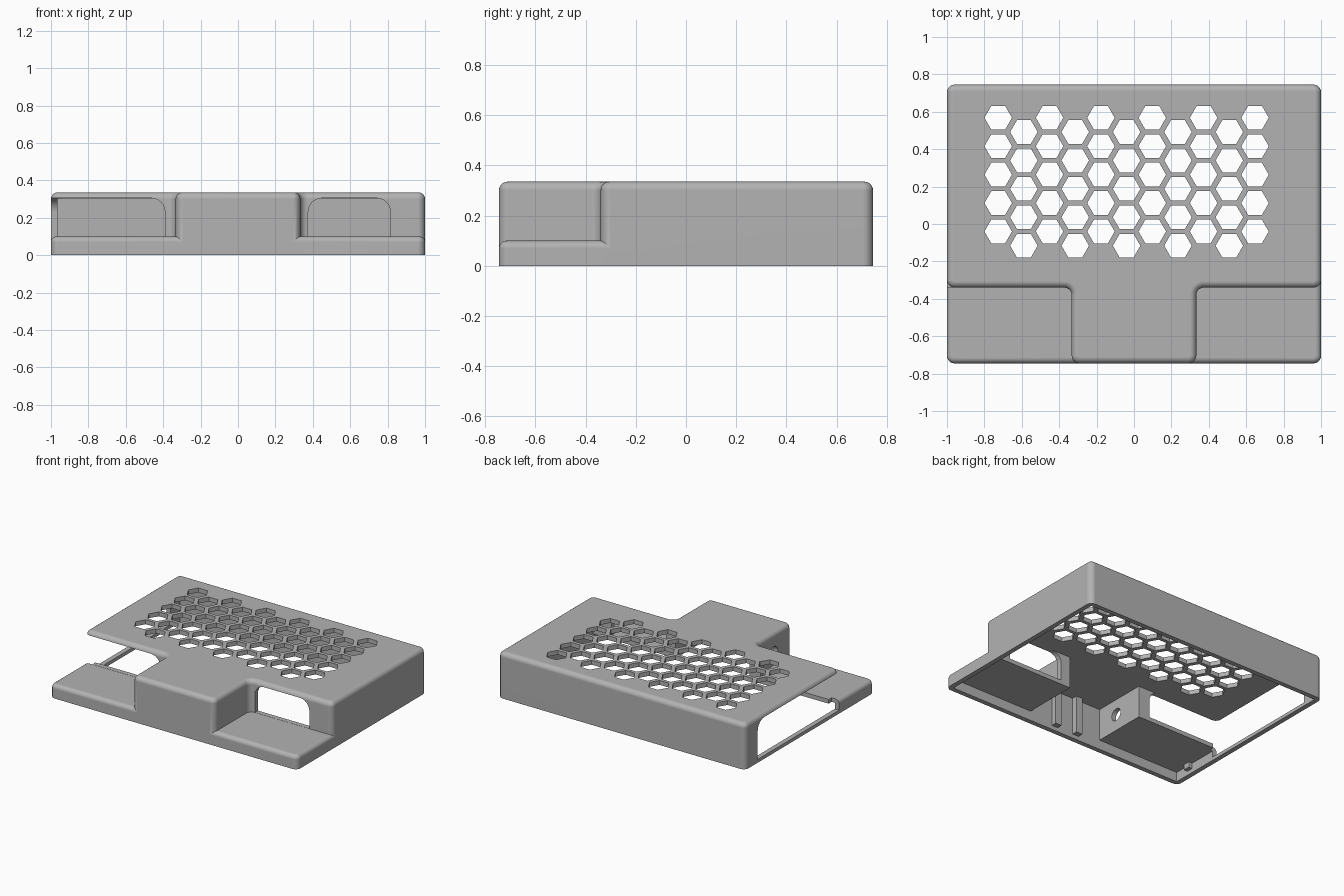
import bpy, bmesh, math
from mathutils import Vector

if "Cube" in bpy.data.objects:
    bpy.data.objects.remove(bpy.data.objects["Cube"], do_unlink=True)

# Overall sizes
W, D, H = 1.0, 0.745, 0.335      # half width, half depth, height
STEP_Y, STEP_Z = -0.34, 0.10     # back and top of the lowered front corners
NECK = 0.333                     # half width of the raised front block
T = 0.035                        # wall thickness
CEIL = 0.303                     # underside of the lid

grey = bpy.data.materials.new("plain grey")
grey.use_nodes = True
grey.diffuse_color = (0.45, 0.45, 0.45, 1)
bsdf = next(n for n in grey.node_tree.nodes if n.type == 'BSDF_PRINCIPLED')
bsdf.inputs["Base Color"].default_value = grey.diffuse_color


def outline(corners, steps=6):
    """Polygon from (a, b, radius) corners, rounding those with a radius."""
    pts = []
    for i, (a, b, r) in enumerate(corners):
        p = Vector((a, b))
        if r == 0:
            pts.append(p)
            continue
        u = (Vector(corners[i - 1][:2]) - p).normalized()
        v = (Vector(corners[(i + 1) % len(corners)][:2]) - p).normalized()
        c = p + r * (u + v)
        for k in range(steps + 1):
            t = math.pi / 2 * k / steps
            pts.append(c - r * (v * math.cos(t) + u * math.sin(t)))
    return pts


def ring(a, b, r, sides):
    return [Vector((a + r * math.cos(2 * math.pi * k / sides),
                    b + r * math.sin(2 * math.pi * k / sides))) for k in range(sides)]


def rect(a0, a1, b0, b1, r=0):
    return [(a0, b0, r), (a1, b0, r), (a1, b1, r), (a0, b1, r)]


def prism(name, shapes, lo, hi, axis='z', bevel=0):
    """Extrude outlines along an axis, with an optional rounded top rim."""
    place = {'x': lambda p, h: (h, p.x, p.y),
             'y': lambda p, h: (p.x, h, p.y),
             'z': lambda p, h: (p.x, p.y, h)}[axis]
    bm = bmesh.new()
    for pts in shapes:
        low = [bm.verts.new(place(p, lo)) for p in pts]
        top = [bm.verts.new(place(p, hi)) for p in pts]
        bm.faces.new(low)
        bm.faces.new(top)
        for i in range(len(pts)):
            j = (i + 1) % len(pts)
            bm.faces.new((low[i], low[j], top[j], top[i]))
    bmesh.ops.recalc_face_normals(bm, faces=bm.faces)
    if bevel:
        rim = [e for e in bm.edges if all(v.co.z > hi - 1e-5 for v in e.verts)]
        bmesh.ops.bevel(bm, geom=rim, offset=bevel, segments=6, profile=0.5,
                        affect='EDGES', clamp_overlap=False)
    mesh = bpy.data.meshes.new(name)
    bm.to_mesh(mesh)
    bm.free()
    mesh.materials.append(grey)
    ob = bpy.data.objects.new(name, mesh)
    bpy.context.collection.objects.link(ob)
    return ob


def combine(target, other, operation):
    """Apply a boolean and discard the helper."""
    mod = target.modifiers.new("cut", 'BOOLEAN')
    mod.operation, mod.solver, mod.object = operation, 'EXACT', other
    bpy.context.view_layer.update()
    graph = bpy.context.evaluated_depsgraph_get()
    mesh = bpy.data.meshes.new_from_object(target.evaluated_get(graph))
    target.modifiers.clear()
    target.data = mesh
    bpy.data.objects.remove(other, do_unlink=True)


def tee(inset, r):
    """T-shaped plan: wide rear with a narrow block reaching the front."""
    w, d, n, s = W - inset, D - inset, NECK - inset, STEP_Y + inset
    return outline([(-n, -d, r), (n, -d, r), (n, s, r), (w, s, r),
                    (w, d, r), (-w, d, r), (-w, s, r), (-n, s, r)])


# Outer shell: tall T body joined to the low full-size base
case = prism("case_shell", [tee(0, 0.04)], 0, H, bevel=0.034)
base = prism("base", [outline(rect(-W, W, -D, D, 0.04))], 0, STEP_Z, bevel=0.03)
combine(case, base, 'UNION')

# Hollow inside, open underneath
combine(case, prism("cavity", [tee(T, 0)], -0.1, CEIL), 'DIFFERENCE')
low_plan = outline(rect(T - W, W - T, T - D, D - T))
combine(case, prism("low_cavity", [low_plan], -0.1, STEP_Z - 0.03), 'DIFFERENCE')

# Openings above the lowered corners: one arched, one wrapping round the side
top, sill, arch = CEIL + 0.002, STEP_Z + 0.001, 0.075
arched = outline([(0.375, sill, 0), (0.815, sill, 0), (0.815, top, arch), (0.375, top, arch)])
corner = outline([(-1.1, sill, 0), (-0.39, sill, 0), (-0.39, top, arch), (-1.1, top, 0)])
combine(case, prism("front_windows", [arched, corner], -0.45, -0.27, 'y'), 'DIFFERENCE')
side = outline([(STEP_Y, 0.025, 0), (0.6, 0.025, 0), (0.6, top, arch), (STEP_Y, top, 0)])
combine(case, prism("side_window", [side], -1.1, -0.94, 'x'), 'DIFFERENCE')

# Cable hole in the side of the raised block
combine(case, prism("cable_hole", [ring(-0.54, 0.19, 0.045, 24)], -0.4, -0.25, 'x'),
        'DIFFERENCE')

# Honeycomb vents: eleven staggered columns of five
vents = [ring(-0.726 + 0.1373 * col, 0.568 - 0.152 * row - 0.076 * (col % 2), 0.0735, 6)
         for col in range(11) for row in range(5)]
combine(case, prism("vents", vents, 0.25, 0.4), 'DIFFERENCE')

# Smooth rounded edges, flat faces kept crisp
bpy.context.view_layer.update()
case.select_set(True)
bpy.context.view_layer.objects.active = case
bpy.ops.object.shade_smooth_by_angle(angle=math.radians(30))
weighted = case.modifiers.new("weighted_normals", 'WEIGHTED_NORMAL')
weighted.keep_sharp = True

# Inner ribs behind the front wall and small clips at the sides
for tag, s in (("left", 1), ("right", -1)):
    x = 0.09 * s
    prism(tag + "_front_rib", [outline(rect(x - 0.025, x + 0.025, -0.72, -0.67))],
          0.03, CEIL + 0.01)
    x = 0.955 * s
    prism(tag + "_side_clip", [outline(rect(x - 0.02, x + 0.02, -0.6, -0.55))],
          0.03, STEP_Z - 0.02)
